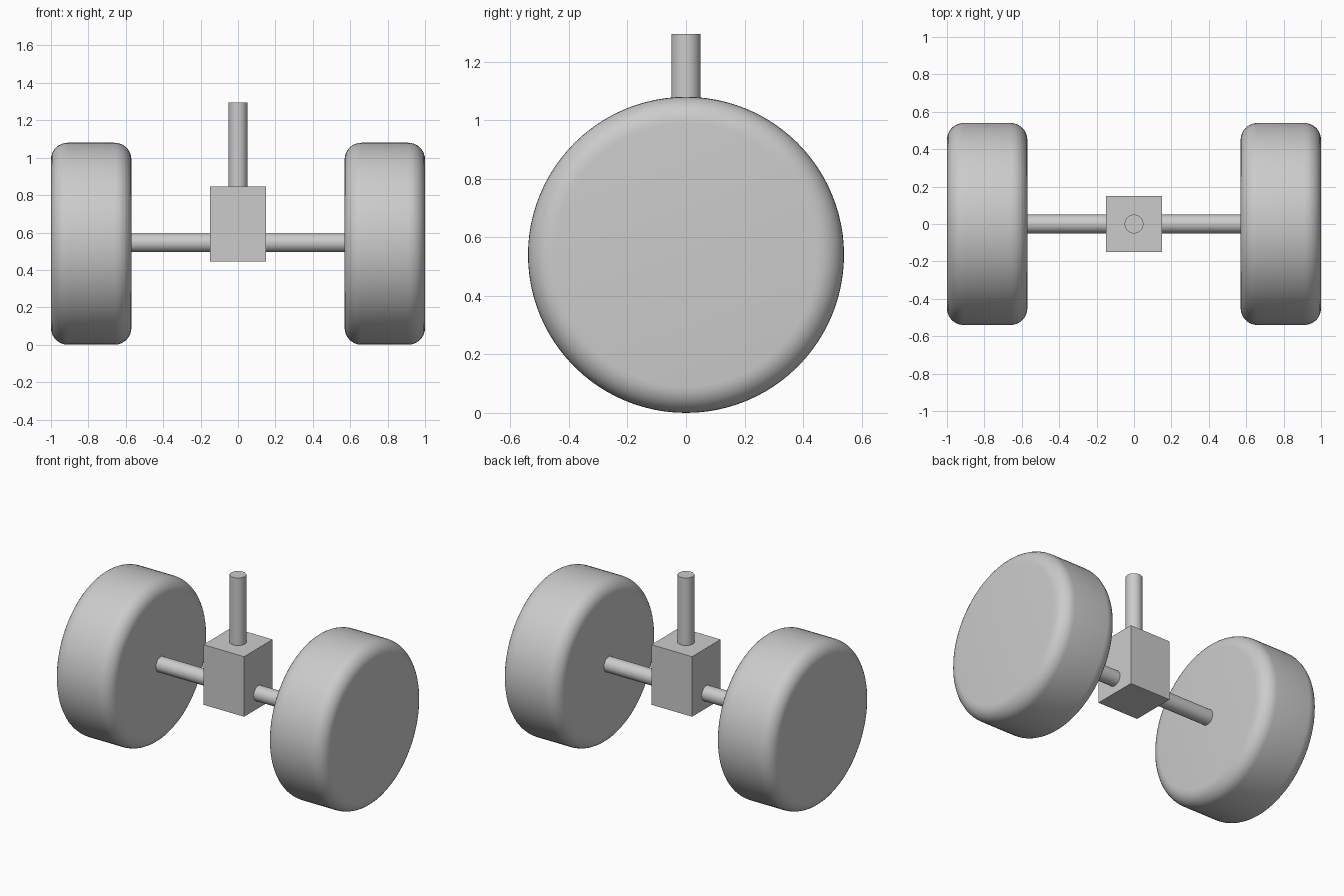
import bpy
import bmesh
import math
from mathutils import Matrix

cube = bpy.data.objects.get("Cube")
if cube:
    bpy.data.objects.remove(cube, do_unlink=True)

# Single grey material
grey = bpy.data.materials.new("plain grey")
grey.use_nodes = True
color = (0.6, 0.6, 0.6, 1.0)
grey.diffuse_color = color
grey.node_tree.nodes["Principled BSDF"].inputs["Base Color"].default_value = color

WHEEL_R = 0.54
WHEEL_W = 0.43
FILLET = 0.09
ROD_R = 0.05
AXLE_Z = 0.545
TO_X = Matrix.Rotation(math.pi / 2, 4, "Y")


def finish(name, bm, location, smooth=True):
    mesh = bpy.data.meshes.new(name)
    bm.to_mesh(mesh)
    bm.free()
    mesh.materials.append(grey)
    obj = bpy.data.objects.new(name, mesh)
    obj.location = location
    bpy.context.collection.objects.link(obj)
    if smooth:
        bpy.ops.object.select_all(action="DESELECT")
        obj.select_set(True)
        bpy.context.view_layer.objects.active = obj
        bpy.ops.object.shade_smooth_by_angle(angle=math.radians(30))
    return obj


def cylinder(name, radius, length, location, along_x=False, fillet=0, sides=48):
    bm = bmesh.new()
    bmesh.ops.create_cone(bm, cap_ends=True, segments=sides, radius1=radius,
                          radius2=radius, depth=length)
    if fillet:
        rims = [e for e in bm.edges
                if abs(e.verts[0].co.z - e.verts[1].co.z) < 1e-5]
        bmesh.ops.bevel(bm, geom=rims, offset=fillet, segments=8,
                        profile=0.5, affect="EDGES")
    if along_x:
        bm.transform(TO_X)
    return finish(name, bm, location)


# Wheels with rounded shoulders, and the half axles that carry them
for side, sign in (("left", 1), ("right", -1)):
    cylinder(side + "_wheel", WHEEL_R, WHEEL_W,
             (sign * (1 - WHEEL_W / 2), 0, WHEEL_R), True, FILLET, 96)
    inner, outer = 0.15, 1 - WHEEL_W
    cylinder(side + "_axle", ROD_R, outer - inner,
             (sign * (inner + outer) / 2, 0, AXLE_Z), True)

# Central block
bm = bmesh.new()
bmesh.ops.create_cube(bm, size=1)
bm.transform(Matrix.Diagonal((0.3, 0.3, 0.4, 1)))
finish("center_block", bm, (0, 0, 0.645), smooth=False)

# Upright post
cylinder("upright_post", ROD_R, 0.45, (0, 0, 1.07))
